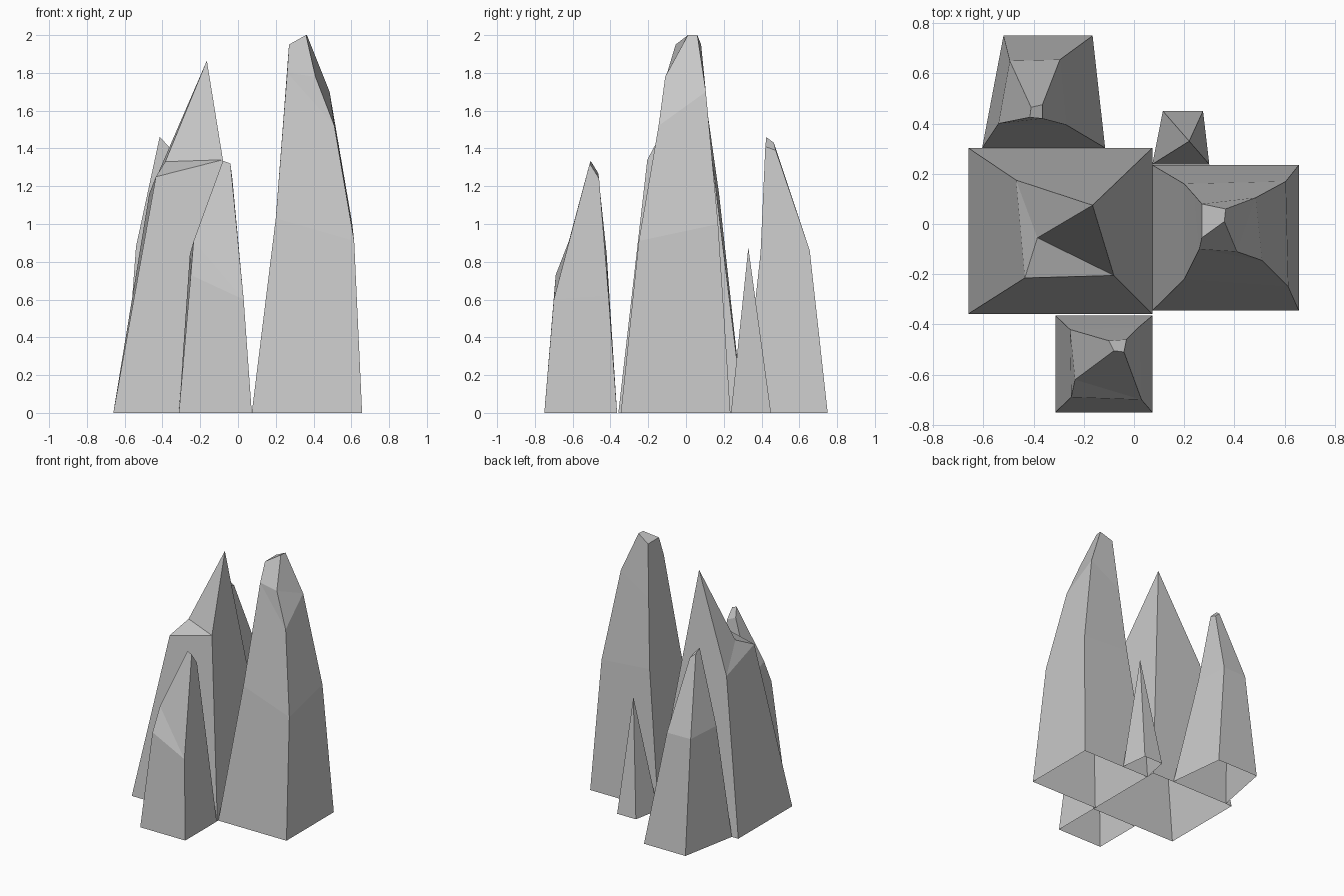
import bpy
import bmesh

cube = bpy.data.objects.get("Cube")
if cube:
    bpy.data.objects.remove(cube, do_unlink=True)

stone = bpy.data.materials.new("stone_grey")
stone.use_nodes = True
GREY = (0.58, 0.58, 0.58, 1)
stone.diffuse_color = GREY
stone.node_tree.nodes["Principled BSDF"].inputs["Base Color"].default_value = GREY


def footprint(front, back):
    """Ground corners from two (x_left, x_right, y) edges: SW, SE, NE, NW."""
    (fl, fr, fy), (bl, br, by) = front, back
    return [(fl, fy, 0), (fr, fy, 0), (br, by, 0), (bl, by, 0)]


def spire(name, base, rings=(), tip=None):
    """Four-sided shell, open underneath, skinned ring by ring.

    It closes in a fan to the tip, or in a flat facet when there is no tip.
    A corner repeated in two rings gives a triangular facet there.
    """
    bm = bmesh.new()
    loops = [[bm.verts.new(p) for p in ring] for ring in (base, *rings)]
    for low, high in zip(loops, loops[1:]):
        for i in range(4):
            j = (i + 1) % 4
            bm.faces.new((low[i], low[j], high[j], high[i]))
    top = loops[-1]
    if tip:
        peak = bm.verts.new(tip)
        for i in range(4):
            bm.faces.new((top[i], top[(i + 1) % 4], peak))
    else:
        bm.faces.new(top)
    bmesh.ops.remove_doubles(bm, verts=bm.verts, dist=0.0001)
    mesh = bpy.data.meshes.new(name)
    bm.to_mesh(mesh)
    bm.free()
    mesh.materials.append(stone)
    bpy.context.collection.objects.link(bpy.data.objects.new(name, mesh))


# Tallest spire on the right, chipped near its summit
sw_chip, ne_chip, nw_chip = (0.26, -0.10, 1.80), (0.485, 0.105, 1.70), (0.24, 0.115, 1.55)
spire(
    "tall_spire", footprint((0.073, 0.657, -0.345), (0.073, 0.657, 0.235)),
    [[(0.20, -0.22, 1.03), (0.615, -0.25, 0.91), (0.605, 0.17, 1.0), (0.20, 0.16, 1.03)],
     [sw_chip, (0.51, -0.145, 1.52), ne_chip, nw_chip],
     [sw_chip, (0.41, -0.11, 1.78), ne_chip, nw_chip],
     [(0.27, -0.055, 1.95), (0.36, 0.01, 2.0), (0.365, 0.06, 2.0), (0.27, 0.08, 1.95)]])

# Spire at the back left
spire(
    "back_spire", footprint((-0.605, -0.115, 0.303), (-0.52, -0.165, 0.75)),
    [[(-0.54, 0.40, 0.88), (-0.27, 0.395, 0.85), (-0.295, 0.655, 0.86), (-0.495, 0.65, 0.86)],
     [(-0.415, 0.425, 1.46), (-0.365, 0.42, 1.41), (-0.365, 0.475, 1.39), (-0.41, 0.465, 1.43)]])

# Spire at the front, with a sloping shoulder facet
se_edge, ne_edge, nw_edge = (0.03, -0.70, 0.60), (0.02, -0.41, 0.62), (-0.255, -0.42, 0.84)
spire(
    "front_spire", footprint((-0.313, 0.073, -0.75), (-0.313, 0.073, -0.365)),
    [[(-0.25, -0.69, 0.73), se_edge, ne_edge, nw_edge],
     [(-0.235, -0.62, 0.91), se_edge, ne_edge, nw_edge],
     [(-0.08, -0.505, 1.335), (-0.04, -0.51, 1.32), (-0.03, -0.46, 1.24), (-0.10, -0.465, 1.27)]])

# Small pointed shard at the back
spire(
    "small_shard", footprint((0.073, 0.30, 0.238), (0.115, 0.275, 0.45)),
    tip=(0.22, 0.33, 0.875))

# Wide spire with a broken ledge below its peak
spire(
    "ledge_spire", footprint((-0.66, 0.073, -0.358), (-0.66, 0.073, 0.303)),
    [[(-0.435, -0.215, 1.25), (-0.08, -0.205, 1.34), (-0.165, 0.075, 1.865), (-0.47, 0.175, 1.16)]],
    tip=(-0.385, -0.055, 1.33))
